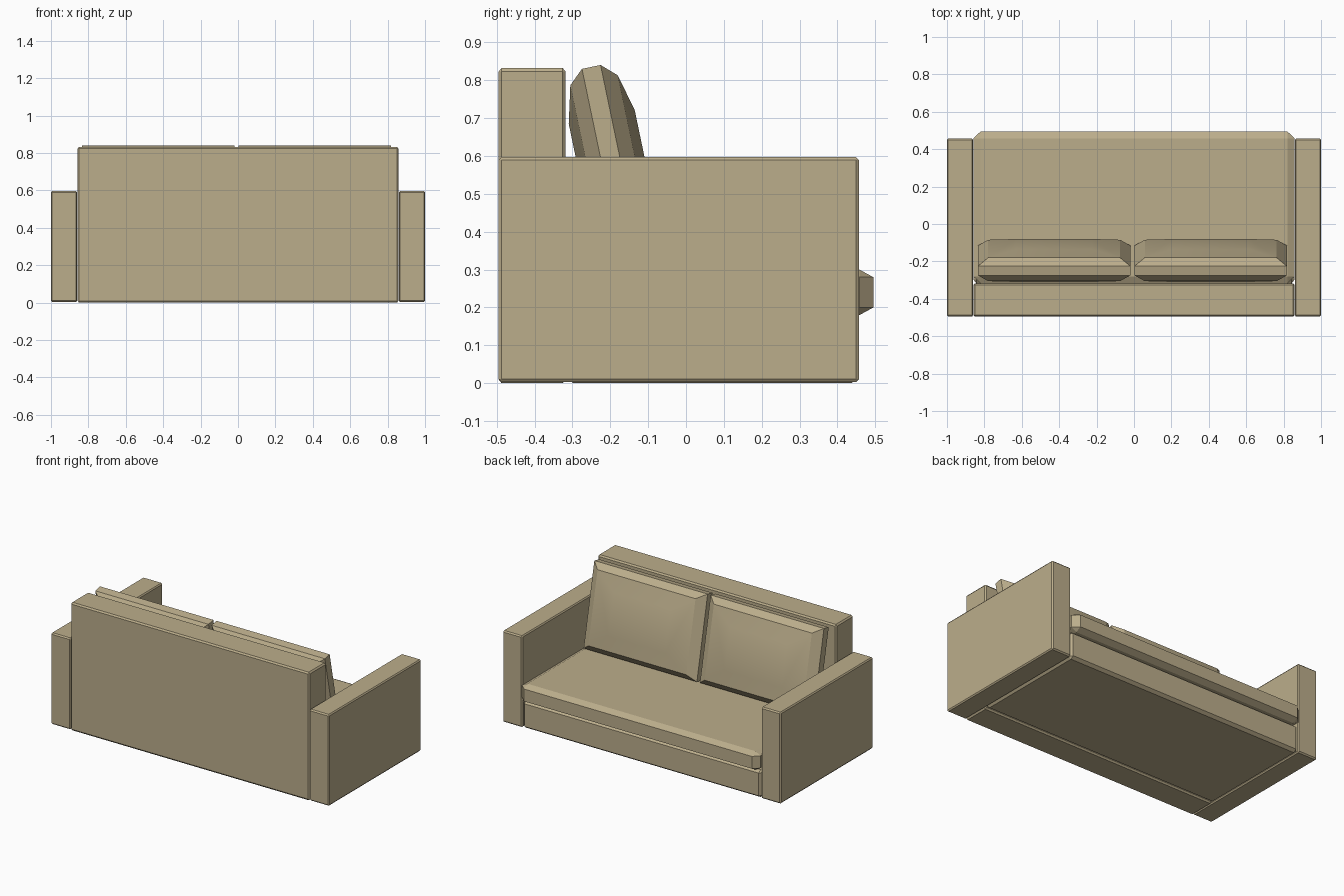
import bpy, bmesh, math
from mathutils import Vector

if "Cube" in bpy.data.objects:
    bpy.data.objects.remove(bpy.data.objects["Cube"])

fabric = bpy.data.materials.new("tan_fabric")
fabric.diffuse_color = (0.50, 0.42, 0.26, 1)
fabric.use_nodes = True
fabric.node_tree.nodes["Principled BSDF"].inputs["Base Color"].default_value = fabric.diffuse_color


def hull(name, points):
    """Closed convex solid with clean flat polygons."""
    bm = bmesh.new()
    for p in points:
        bm.verts.new(p)
    bmesh.ops.convex_hull(bm, input=bm.verts)
    bmesh.ops.dissolve_limit(bm, angle_limit=math.radians(1),
                             verts=bm.verts, edges=bm.edges)
    bmesh.ops.recalc_face_normals(bm, faces=bm.faces)
    mesh = bpy.data.meshes.new(name)
    bm.to_mesh(mesh)
    bm.free()
    mesh.materials.append(fabric)
    obj = bpy.data.objects.new(name, mesh)
    bpy.context.collection.objects.link(obj)
    return obj


def chamfer_box(name, lo, hi, cut):
    """Box with chamfered edges; cut is the chamfer along x, y and z."""
    lo, hi, cut = Vector(lo), Vector(hi), Vector(cut)
    mid, half = (lo + hi) / 2, (hi - lo) / 2
    pts = []
    for sx in (-1, 1):
        for sy in (-1, 1):
            for sz in (-1, 1):
                for axis in range(3):
                    size = half - cut
                    size[axis] = half[axis]
                    pts.append((sx * size.x, sy * size.y, sz * size.z))
    obj = hull(name, pts)
    obj.location = mid
    return obj


# Arms
for side, name in ((-1, "left_arm"), (1, "right_arm")):
    a, b = sorted((side * 0.86, side * 1.0))
    chamfer_box(name, (a, -0.495, 0.003), (b, 0.457, 0.597), (0.006, 0.008, 0.008))

# Backrest, base and seat
chamfer_box("backrest", (-0.858, -0.495, 0), (0.858, -0.318, 0.833), (0.008, 0.008, 0.01))
chamfer_box("base", (-0.858, -0.318, 0), (0.858, 0.457, 0.178), (0.015, 0.02, 0.015))
chamfer_box("seat_cushion", (-0.858, -0.318, 0.18), (0.858, 0.495, 0.30), (0.038, 0.037, 0.02))

# Leaning back cushions: rings of (depth, inset in x, inset in z)
RINGS = ((0.025, 0, 0), (0.064, 0.055, 0.036), (0.089, 0.204, 0.135))
W, H = 0.815 / 2, 0.54 / 2
for x, name in ((-0.427, "left_back_cushion"), (0.41, "right_back_cushion")):
    pts = [(sx * (W - ix), sy * d, sz * (H - iz))
           for d, ix, iz in RINGS
           for sx in (-1, 1) for sy in (-1, 1) for sz in (-1, 1)]
    cushion = hull(name, pts)
    cushion.location = (x, -0.195, 0.571)
    cushion.rotation_euler.x = math.radians(11.8)
    bpy.ops.object.select_all(action='DESELECT')
    cushion.select_set(True)
    bpy.context.view_layer.objects.active = cushion
    bpy.ops.object.shade_smooth_by_angle(angle=math.radians(25))
